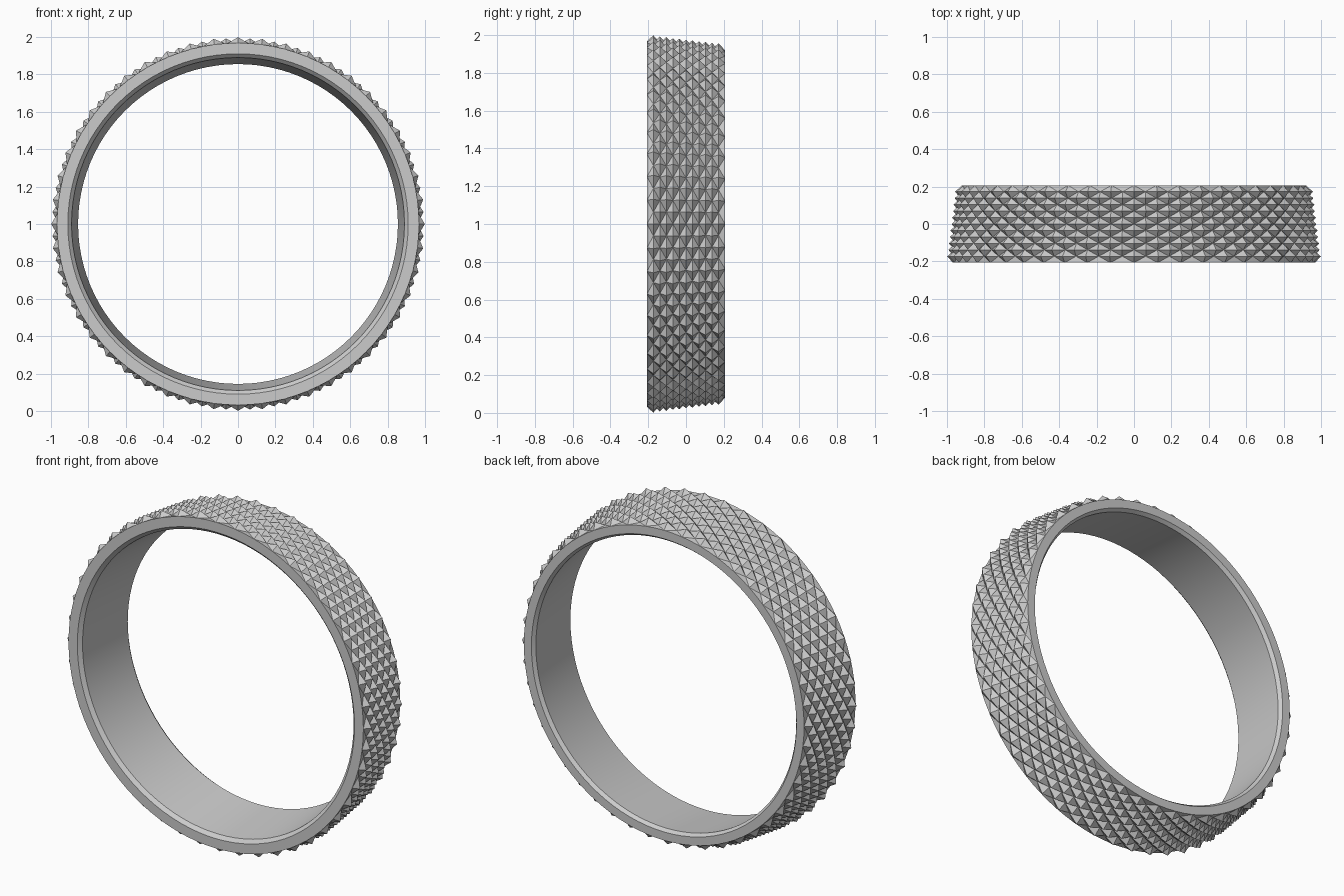
import bpy, bmesh, math

if "Cube" in bpy.data.objects:
    bpy.data.objects.remove(bpy.data.objects["Cube"], do_unlink=True)

STEPS = 96           # half-steps around: 48 studs per row
ROWS = 12            # half-rows across the width
HALF_W = 0.207
R_FRONT, R_BACK = 0.968, 0.92
STUD = 0.035

grey = bpy.data.materials.new("metal grey")
grey.use_nodes = True
grey.diffuse_color = (0.6, 0.6, 0.6, 1)
grey.node_tree.nodes["Principled BSDF"].inputs["Base Color"].default_value = (0.6, 0.6, 0.6, 1)

bm = bmesh.new()
lattice = {}


def point(step, y, r):
    a = 2 * math.pi * step / STEPS
    return bm.verts.new((r * math.sin(a), y, 1 + r * math.cos(a)))


def row_y(j):
    return -HALF_W + 2 * HALF_W * j / ROWS


def base_r(j):
    return R_FRONT + (R_BACK - R_FRONT) * j / ROWS


def base(i, j):
    key = (i % STEPS, j)
    if key not in lattice:
        lattice[key] = point(i, row_y(j), base_r(j))
    return lattice[key]


# Staggered diamond studs over the tapered outside
for j in range(1, ROWS):
    for i in range((j + 1) % 2, STEPS, 2):
        apex = point(i, row_y(j), base_r(j) + STUD - 0.003 * j / ROWS)
        corners = [base(i, j - 1), base(i + 1, j), base(i, j + 1), base(i - 1, j)]
        for k in range(4):
            bm.faces.new((corners[k], corners[(k + 1) % 4], apex))

# Flat triangles filling both edges
for edge, inner in ((0, 1), (ROWS, ROWS - 1)):
    for i in range(1, STEPS, 2):
        for n in (i - 1, i):
            bm.faces.new((base(n, edge), base(n + 1, edge), base(i, inner)))

# Rims, chamfers and tapered bore, swept from the front edge to the back edge
bore = [(-HALF_W, 0.91), (-0.187, 0.89), (0.187, 0.855), (HALF_W, 0.87)]
rings = [[base(i, 0) for i in range(STEPS)]]
rings += [[point(i, y, r) for i in range(STEPS)] for y, r in bore]
rings.append([base(i, ROWS) for i in range(STEPS)])
for a, b in zip(rings, rings[1:]):
    for i in range(STEPS):
        n = (i + 1) % STEPS
        bm.faces.new((a[i], a[n], b[n], b[i]))

bmesh.ops.recalc_face_normals(bm, faces=bm.faces[:])
mesh = bpy.data.meshes.new("studded_ring")
bm.to_mesh(mesh)
bm.free()
mesh.materials.append(grey)
ring = bpy.data.objects.new("studded_ring", mesh)
bpy.context.collection.objects.link(ring)

# Smooth bore, crisp studs and rims
bpy.ops.object.select_all(action='DESELECT')
ring.select_set(True)
bpy.context.view_layer.objects.active = ring
bpy.ops.object.shade_smooth_by_angle(angle=math.radians(20))
